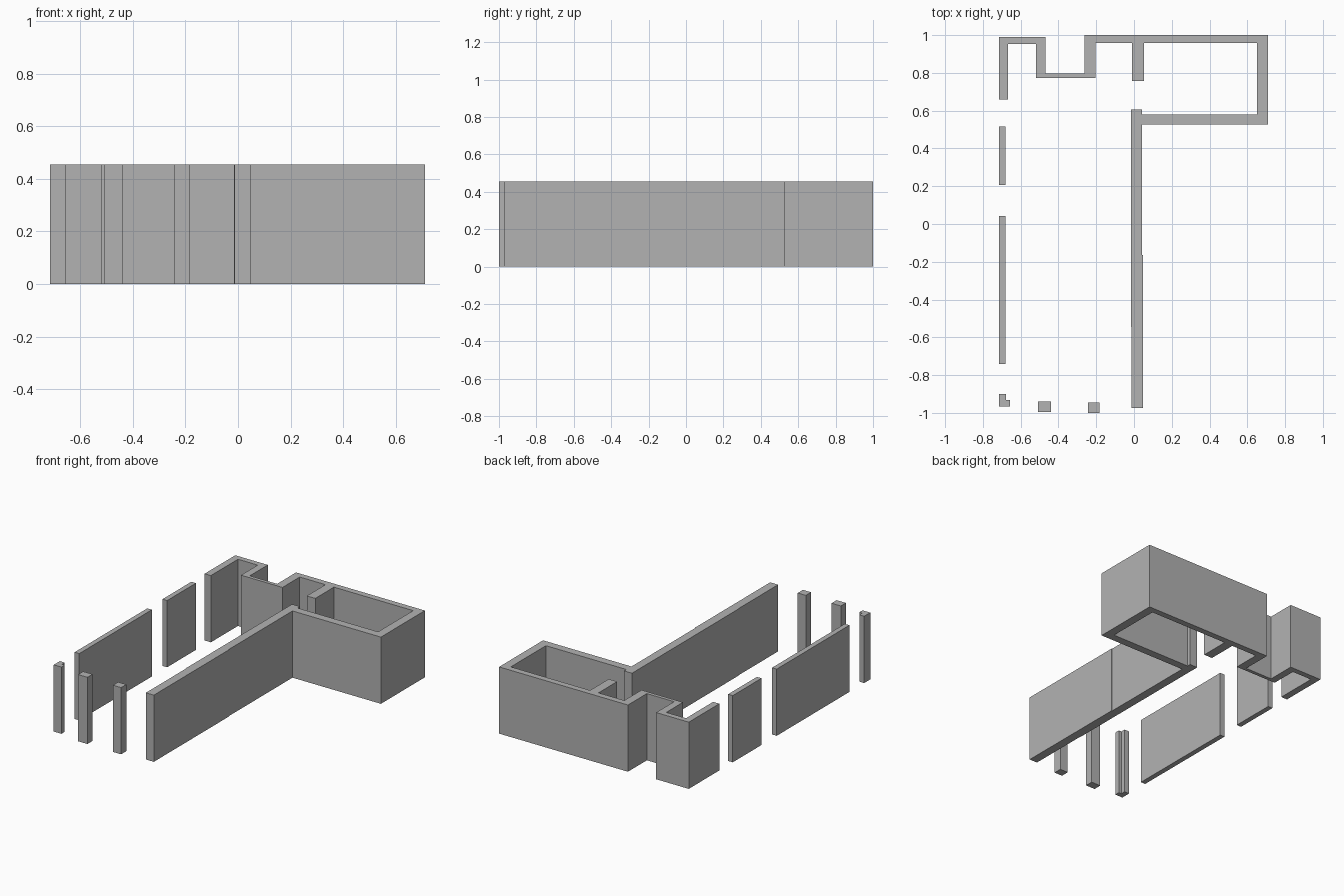
import bpy
import bmesh

HEIGHT = 0.455

cube = bpy.data.objects.get("Cube")
if cube:
    bpy.data.objects.remove(cube, do_unlink=True)

grey = bpy.data.materials.new("wall grey")
grey.use_nodes = True
colour = (0.448, 0.448, 0.448, 1)
grey.diffuse_color = colour
grey.node_tree.nodes["Principled BSDF"].inputs["Base Color"].default_value = colour


def wall(name, outline):
    """Extrude a floor-plan outline to the wall height."""
    bm = bmesh.new()
    floor = bm.faces.new([bm.verts.new((x, y, 0)) for x, y in outline])
    top = bmesh.ops.extrude_face_region(bm, geom=[floor], use_keep_orig=True)["geom"]
    bmesh.ops.translate(bm, vec=(0, 0, HEIGHT),
                        verts=[g for g in top if isinstance(g, bmesh.types.BMVert)])
    bmesh.ops.recalc_face_normals(bm, faces=bm.faces)
    mesh = bpy.data.meshes.new(name)
    bm.to_mesh(mesh)
    bm.free()
    mesh.materials.append(grey)
    obj = bpy.data.objects.new(name, mesh)
    bpy.context.collection.objects.link(obj)


def box_wall(name, x0, x1, y0, y1):
    wall(name, [(x0, y0), (x1, y0), (x1, y1), (x0, y1)])


# Continuous wall: right back corner, recess, side room and long wall
wall("back_and_long_wall", [
    # outer side, from the corner door jamb round to the side room
    (-0.714, 0.66), (-0.714, 0.99), (-0.468, 0.99), (-0.468, 0.796),
    (-0.262, 0.796), (-0.262, 1.0), (0.71, 1.0), (0.71, 0.526),
    # long wall down to the front and back, with its slight jogs
    (0.043, 0.526), (0.043, -0.165), (0.047, -0.165), (0.047, -0.974),
    (-0.013, -0.974), (-0.013, -0.545), (-0.016, -0.545), (-0.016, 0.605),
    # inside of the side room and the stub beside its doorway
    (0.043, 0.605), (0.043, 0.58), (0.651, 0.58), (0.651, 0.958),
    (0.053, 0.958), (0.053, 0.757), (-0.011, 0.757), (-0.011, 0.958),
    # inside of the recess and corner
    (-0.205, 0.958), (-0.205, 0.772), (-0.518, 0.772), (-0.518, 0.952),
    (-0.667, 0.952), (-0.667, 0.66),
])

# Right wall panels between the openings
box_wall("right_wall_back", -0.714, -0.679, 0.206, 0.516)
box_wall("right_wall_front", -0.714, -0.679, -0.741, 0.042)

# Front piers
wall("corner_pier", [(-0.714, -0.966), (-0.656, -0.966), (-0.656, -0.931),
                     (-0.677, -0.931), (-0.677, -0.9), (-0.714, -0.9)])
box_wall("front_pier_right", -0.509, -0.439, -0.996, -0.941)
box_wall("front_pier_left", -0.243, -0.182, -1.0, -0.944)
